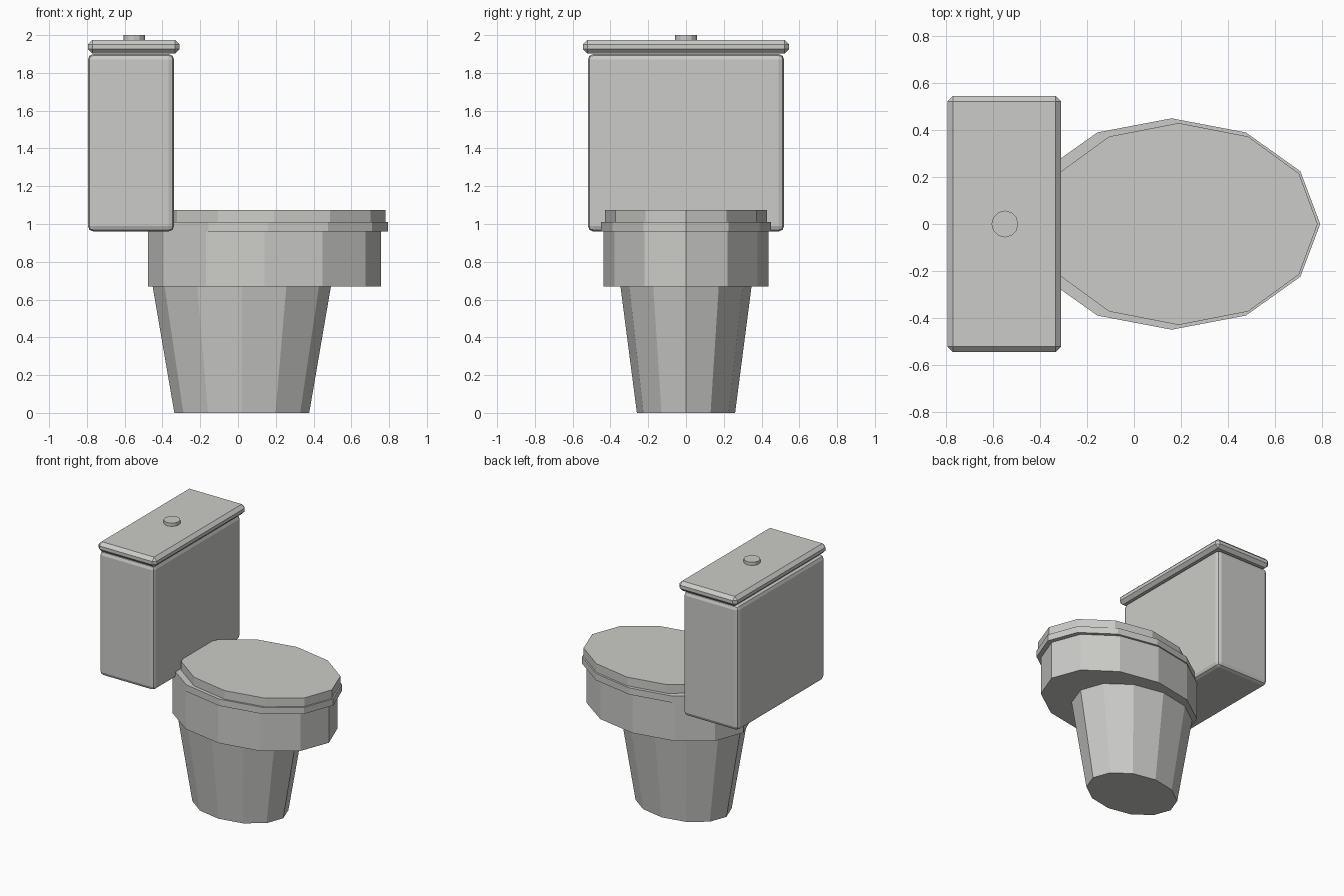
import bpy
import bmesh
from math import cos, sin, pi

default = bpy.data.objects.get("Cube")
if default:
    bpy.data.objects.remove(default, do_unlink=True)

# Single ceramic colour
ceramic = bpy.data.materials.new("pale grey ceramic")
ceramic.use_nodes = True
colour = (0.6, 0.6, 0.58, 1)
ceramic.diffuse_color = colour
ceramic.node_tree.nodes["Principled BSDF"].inputs["Base Color"].default_value = colour


def add_object(name, bm):
    bmesh.ops.recalc_face_normals(bm, faces=bm.faces)
    mesh = bpy.data.meshes.new(name)
    bm.to_mesh(mesh)
    bm.free()
    mesh.materials.append(ceramic)
    obj = bpy.data.objects.new(name, mesh)
    bpy.context.collection.objects.link(obj)
    return obj


def oval(name, bottom, top, sides=12):
    """Faceted oval prism; each ring is (centre x, radius x, radius y, z)."""
    bm = bmesh.new()
    rings = []
    for cx, rx, ry, z in (bottom, top):
        angles = [2 * pi * i / sides for i in range(sides)]
        rings.append([bm.verts.new((cx + rx * cos(a), ry * sin(a), z)) for a in angles])
    low, high = rings
    bm.faces.new(low[::-1])
    bm.faces.new(high)
    for i in range(sides):
        j = (i + 1) % sides
        bm.faces.new((low[i], low[j], high[j], high[i]))
    return add_object(name, bm)


def bevelled_box(name, x, y, z, width, segments):
    """Box between (min, max) ranges with bevelled edges."""
    bm = bmesh.new()
    bmesh.ops.create_cube(bm, size=1)
    for v in bm.verts:
        for axis, (lo, hi) in enumerate((x, y, z)):
            v.co[axis] = hi if v.co[axis] > 0 else lo
    obj = add_object(name, bm)
    bevel = obj.modifiers.new("edge bevel", 'BEVEL')
    bevel.width = width
    bevel.segments = segments
    return obj


# Pedestal and bowl
oval("pedestal", (0.02, 0.357, 0.26, 0), (0.02, 0.472, 0.347, 0.67))
oval("bowl", (0.14, 0.617, 0.437, 0.67), (0.14, 0.617, 0.437, 0.96))

# Seat and closed lid
oval("seat", (0.16, 0.633, 0.45, 0.96), (0.16, 0.633, 0.45, 1.01))
oval("seat_lid", (0.19, 0.592, 0.43, 1.01), (0.19, 0.592, 0.43, 1.075))

# Cistern with cover and flush button
bevelled_box("tank", (-0.795, -0.338), (-0.52, 0.52), (0.96, 1.9), 0.03, 2)
bevelled_box("tank_cover", (-0.795, -0.31), (-0.546, 0.546), (1.902, 1.975), 0.024, 1)
oval("flush_button", (-0.55, 0.057, 0.057, 1.965), (-0.55, 0.057, 0.057, 2.0))
